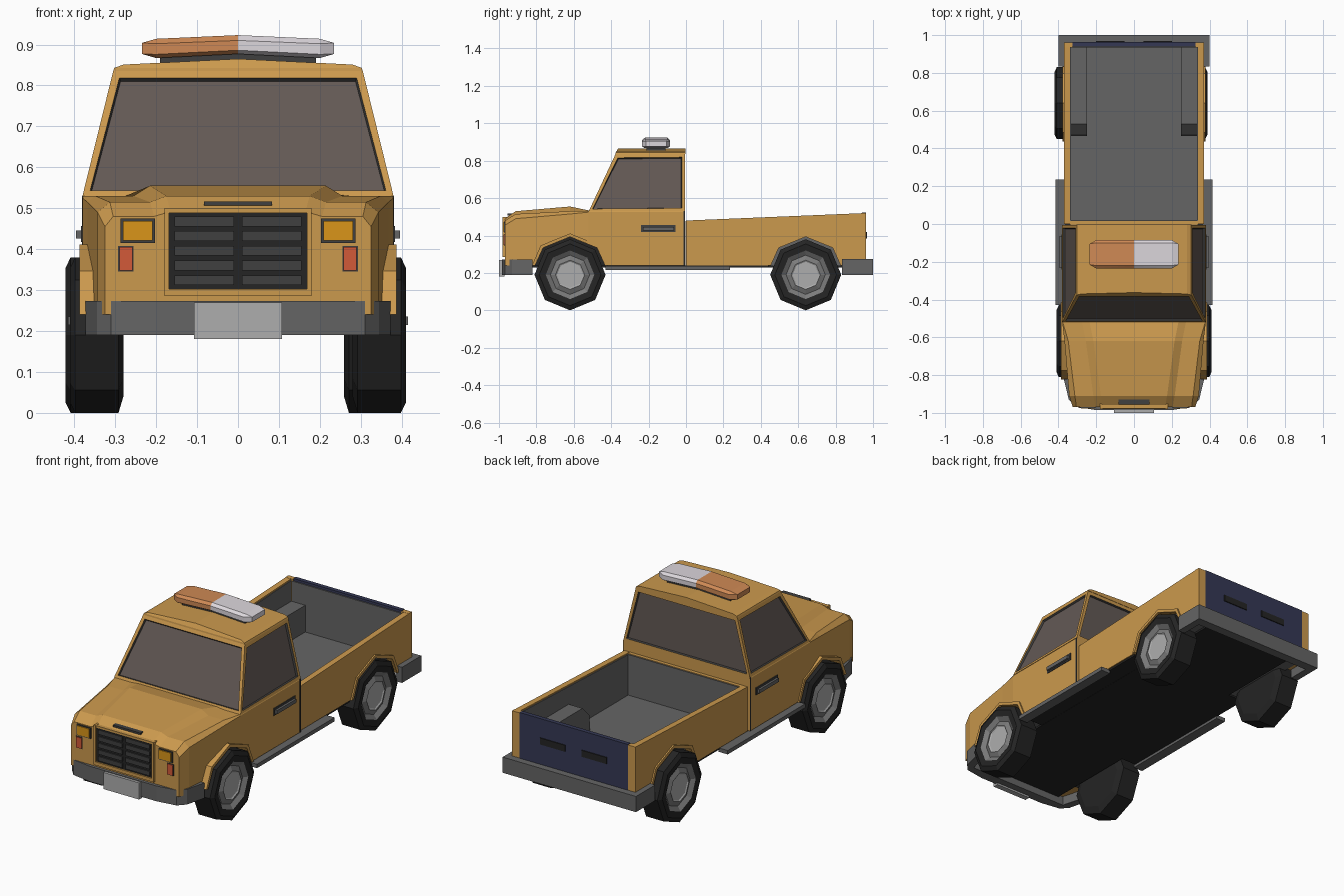
import bpy, bmesh
from math import sin, cos, pi

if "Cube" in bpy.data.objects:
    bpy.data.objects.remove(bpy.data.objects["Cube"])


def material(name, r, g, b):
    m = bpy.data.materials.new(name)
    m.diffuse_color = (r, g, b, 1)
    m.use_nodes = True
    m.node_tree.nodes["Principled BSDF"].inputs["Base Color"].default_value = m.diffuse_color
    return m


GOLD = material("gold_paint", .60, .32, .075)
GLASS = material("dark_glass", .125, .10, .09)
BLACK = material("black", .018, .018, .018)
DARK = material("dark_grey", .05, .05, .05)
GREY = material("mid_grey", .13, .13, .13)
RIM = material("rim_grey", .2, .2, .2)
LIGHT = material("light_grey", .42, .42, .42)
NAVY = material("navy", .035, .04, .09)
AMBER = material("amber", .70, .30, .01)
RED = material("red_lamp", .65, .10, .04)
ORANGE = material("orange_lamp", .62, .25, .09)
WHITE = material("white_lamp", .72, .68, .72)


def finish(name, bm, *mats):
    bmesh.ops.recalc_face_normals(bm, faces=bm.faces[:])
    me = bpy.data.meshes.new(name)
    bm.to_mesh(me)
    bm.free()
    for m in mats:
        me.materials.append(m)
    ob = bpy.data.objects.new(name, me)
    bpy.context.collection.objects.link(ob)
    return ob


def hull_bm(points):
    bm = bmesh.new()
    vs = [bm.verts.new(p) for p in points]
    res = bmesh.ops.convex_hull(bm, input=vs)
    junk = [v for v in res["geom_interior"] if isinstance(v, bmesh.types.BMVert)]
    bmesh.ops.delete(bm, geom=junk, context='VERTS')
    bmesh.ops.dissolve_limit(bm, angle_limit=.01, verts=bm.verts[:], edges=bm.edges[:])
    bmesh.ops.recalc_face_normals(bm, faces=bm.faces[:])
    return bm


def hull(name, points, mat):
    return finish(name, hull_bm(points), mat)


def box(name, x0, x1, y0, y1, z0, z1, mat):
    return hull(name, [(x, y, z) for x in (x0, x1) for y in (y0, y1) for z in (z0, z1)], mat)


def loft(name, rings, mat):
    bm = bmesh.new()
    rows = [[bm.verts.new(p) for p in ring] for ring in rings]
    n = len(rows[0])
    for a, b in zip(rows, rows[1:]):
        for i in range(n):
            bm.faces.new((a[i], a[(i + 1) % n], b[(i + 1) % n], b[i]))
    bm.faces.new(rows[0])
    bm.faces.new(rows[-1])
    return finish(name, bm, mat)


def prism_x(name, yz, x0, x1, mat):
    return loft(name, [[(x, y, z) for y, z in yz] for x in (x0, x1)], mat)


def prism_z(name, half, z0, z1, mat):
    plan = half + [(-x, y) for x, y in reversed(half)]
    return loft(name, [[(x, y, z) for x, y in plan] for z in (z0, z1)], mat)


WHEEL_Z, FRONT_Y, REAR_Y = .19, -.62, .64


def arch(cy, r):
    k = .71 * r
    rel = [(-.92 * r, .05), (-k, k), (0, r), (k, k), (.92 * r, .05)]
    return [(cy + y, WHEEL_Z + z) for y, z in rel]


# Hood, fenders and lower cab: sections along y
sections = [  # y, half width, shoulder z, fender z, ridge x, ridge z, shoulder inset
    (-.968, .325, .455, .48, .165, .492, .02),
    (-.91, .343, .49, .515, .175, .53, .03),
    (-.62, .368, .515, .53, .215, .555, .02),
    (-.52, .38, .525, .53, .235, .534, .003),
    (-.005, .38, .525, .53, .235, .531, .003)]
rings = []
for y, w, zs, zt, rx, rz, ins in sections:
    half = [(w, .24), (w, zs), (w - ins, zt), (rx + .04, zt), (rx, rz)]
    full = half + [(-x, z) for x, z in reversed(half)]
    rings.append([(x, y, z) for x, z in full])
body = loft("front_body", rings, GOLD)

# Front wheel wells
for s in (-1, 1):
    a = arch(FRONT_Y, .205)
    pts = [(a[0][0], .1)] + a + [(a[-1][0], .1)]
    cutter = prism_x("wheel_well_cutter", pts, s * .25, s * .5, BLACK)
    cutter.hide_render = True
    cutter.display_type = 'WIRE'
    mod = body.modifiers.new("wheel_well", 'BOOLEAN')
    mod.object = cutter
    mod.solver = 'EXACT'
    mod.material_mode = 'TRANSFER'

# Cab upper with inset windows
bm = hull_bm([(s * x, y, z) for s in (-1, 1) for x, y, z in
              ((.38, -.52, .53), (.38, -.005, .53), (.305, -.377, .835), (.305, -.005, .835))])
panes = [f for f in bm.faces if abs(f.normal.z) < .9]
bmesh.ops.inset_individual(bm, faces=panes, thickness=.024)
rim = bmesh.ops.inset_individual(bm, faces=panes, thickness=.005, depth=-.01)
for f in rim["faces"]:
    f.material_index = 2
for f in panes:
    f.material_index = 1
finish("cab_upper", bm, GOLD, GLASS, DARK)
hull("roof", [(s * x, y, z) for s in (-1, 1) for x, y0, z in
              ((.305, -.377, .835), (.302, -.376, .843), (.28, -.37, .851), (0, -.363, .865))
              for y in (y0, -.003)], GOLD)

# Warning light bar
box("light_bar_base", -.19, .19, -.21, -.11, .845, .88, DARK)
for s, mat, name in ((-1, ORANGE, "orange_light"), (1, WHITE, "white_light")):
    pts = []
    for x, hy, lo, hi in ((0, .075, .886, .91), (0, .06, .877, .923), (.2, .075, .876, .902),
                          (.2, .06, .867, .914), (.235, .055, .877, .904)):
        pts += [(s * x, -.16 + t * hy, z) for t in (-1, 1) for z in (lo, hi)]
    hull(name, pts, mat)

# Cargo bed
a = arch(REAR_Y, .205)
side = [(0, .24)] + a + [(.96, .24), (.96, .52), (0, .48)]
box("bed_floor", -.34, .34, 0, .945, .238, .255, GREY)
box("bed_front_wall", -.34, .34, -.004, .015, .24, .478, GOLD)
box("bed_front_lining", -.335, .335, .015, .02, .25, .475, GREY)
for s in (-1, 1):
    prism_x("bed_side", side, s * .338, s * .37, GOLD)
    prism_x("bed_side_lining", [(.015, .25), (.94, .25), (.94, .512), (.015, .474)],
            s * .333, s * .338, GREY)
    prism_x("bed_wheel_box", [(.465, .25), (.47, .34), (.53, .40), (.935, .40), (.935, .25)],
            s * .25, s * .334, GREY)
    box("bed_rear_post", s * .325, s * .37, .935, .962, .25, .52, GOLD)
    box("tailgate_handle", s * .05, s * .2, .955, .968, .385, .42, BLACK)
box("tailgate", -.325, .325, .94, .963, .26, .523, NAVY)
box("tailgate_lining", -.33, .33, .934, .94, .25, .51, GREY)

# Underside
box("underbody", -.27, .27, -.93, .95, .228, .239, BLACK)
box("underbody_middle", -.365, .365, -.42, .44, .229, .2385, BLACK)

# Bumpers and plate
prism_z("front_bumper", [(.2, -.985), (.31, -.968), (.345, -.93), (.372, -.82),
                         (.33, -.82), (.3, -.93)], .19, .273, GREY)
prism_z("rear_bumper", [(.4, 1.0), (.4, .835), (.36, .835), (.36, .95)], .19, .275, GREY)
box("front_plate", -.107, .107, -1.0, -.97, .18, .27, LIGHT)

# Grille with frame and slats
box("grille_back", -.17, .17, -.972, -.95, .302, .488, BLACK)
for s in (-1, 1):
    box("grille_frame_side", s * .168, s * .18, -.98, -.95, .285, .5, GOLD)
    for i in range(5):
        z = .312 + i * .036
        box("grille_slat", s * .01, s * .155, -.978, -.96, z, z + .024, DARK)
box("grille_frame_bottom", -.18, .18, -.98, -.95, .285, .303, GOLD)
box("grille_frame_top", -.18, .18, -.977, -.95, .488, .499, GOLD)
box("hood_slot", -.083, .083, -.955, -.93, .507, .517, DARK)

for s in (-1, 1):
    # Lamps
    box("headlight_frame", s * .203, s * .287, -.973, -.95, .415, .475, DARK)
    box("headlight", s * .209, s * .281, -.978, -.95, .421, .469, AMBER)
    box("indicator_frame", s * .255, s * .293, -.971, -.95, .345, .408, DARK)
    box("indicator", s * .258, s * .29, -.975, -.95, .348, .405, RED)
    # Doors, steps and arch flares
    box("door_handle_plate", s * .37, s * .384, -.24, -.055, .418, .457, DARK)
    box("door_handle", s * .37, s * .396, -.23, -.065, .426, .446, GREY)
    box("door_seam", s * .37, s * .3815, -.014, -.006, .24, .53, DARK)
    box("side_step", s * .36, s * .415, -.43, .235, .215, .236, GREY)
    for cy, x0, x1, name in ((FRONT_Y, .325, .387, "front_flare"), (REAR_Y, .345, .378, "rear_flare")):
        prism_x(name, arch(cy, .221) + arch(cy, .203)[::-1], s * x0, s * x1, GOLD)

# Wheels: eight-sided lathe, material per ring
PROFILE = [(.15, 0, 0), (.19, .012, 0), (.19, .118, 0), (.165, .13, 0), (.13, .125, 0),
           (.105, .108, 1), (.078, .12, 1), (.07, .115, 2)]


def wheel(name, x, y, s):
    bm = bmesh.new()
    rows = [[bm.verts.new((x + s * d, y + r * cos(i * pi / 4), WHEEL_Z + r * sin(i * pi / 4)))
             for i in range(8)] for r, d, m in PROFILE]
    for a, b, p in zip(rows, rows[1:], PROFILE[1:]):
        for i in range(8):
            f = bm.faces.new((a[i], a[(i + 1) % 8], b[(i + 1) % 8], b[i]))
            f.material_index = p[2]
    bm.faces.new(rows[0])
    bm.faces.new(rows[-1]).material_index = 2
    finish(name, bm, BLACK, RIM, LIGHT)


for s in (-1, 1):
    wheel("front_wheel", s * .28, FRONT_Y, s)
    wheel("rear_wheel", s * .275 - .016, REAR_Y, s)
